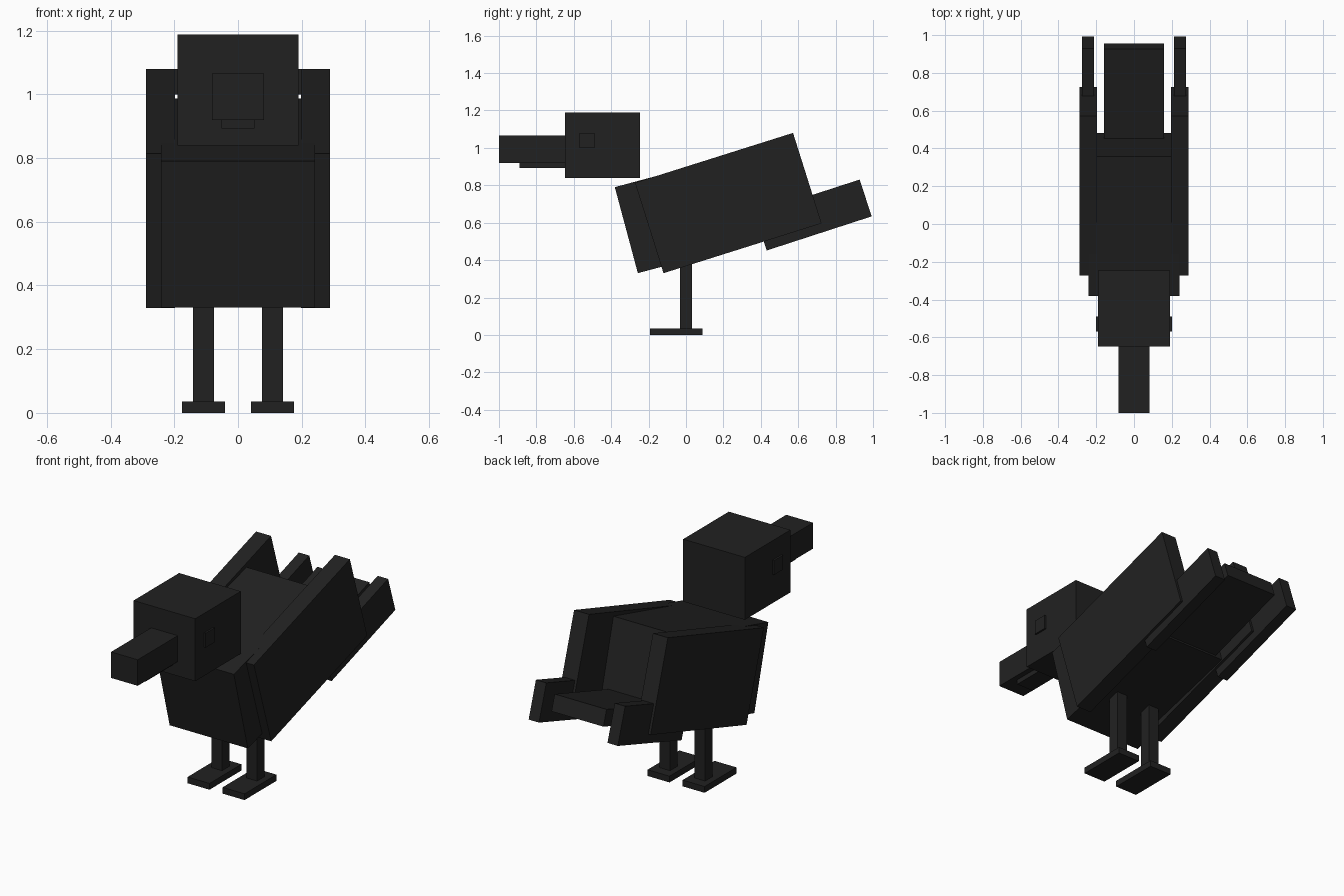
import bpy
import math

if "Cube" in bpy.data.objects:
    bpy.data.objects.remove(bpy.data.objects["Cube"])

# One dark plumage colour for the whole bird
mat = bpy.data.materials.new("charcoal")
mat.diffuse_color = (0.0155, 0.0155, 0.0155, 1.0)
mat.use_nodes = True
mat.node_tree.nodes["Principled BSDF"].inputs["Base Color"].default_value = mat.diffuse_color


def block(name, center, size, tilt=0.0):
    """Box with full dimensions, pitched tail-up by tilt degrees."""
    bpy.ops.mesh.primitive_cube_add(size=1, location=center,
                                    rotation=(math.radians(tilt), 0, 0))
    ob = bpy.context.object
    ob.name = name
    ob.scale = size
    ob.data.materials.append(mat)
    return ob


def span(name, x, y, z):
    """Upright box given by its minimum and maximum on each axis."""
    pairs = (x, y, z)
    return block(name, [(a + b) / 2 for a, b in pairs], [b - a for a, b in pairs])


# Head and beak
span("head", (-0.19, 0.19), (-0.648, -0.247), (0.84, 1.188))
span("upper_beak", (-0.082, 0.082), (-1.0, -0.64), (0.92, 1.065))
span("lower_beak", (-0.052, 0.052), (-0.89, -0.64), (0.893, 0.925))

# Torso and central tail plate
block("body", (0, 0.05, 0.659), (0.482, 0.764, 0.476), 15)
block("tail_plate", (0, 0.68, 0.654), (0.32, 0.55, 0.09), 18)

# Paired parts
for side, s in (("left", -1), ("right", 1)):
    block(side + "_wing", (s * 0.243, 0.226, 0.705), (0.092, 0.886, 0.507), 17.5)
    block(side + "_tail_feather", (s * 0.243, 0.68, 0.641), (0.064, 0.59, 0.207), 18)
    block(side + "_eye", (s * 0.18, -0.53, 1.04), (0.04, 0.08, 0.08))
    block(side + "_leg", (s * 0.108, 0.0, 0.23), (0.065, 0.064, 0.42))
    block(side + "_foot", (s * 0.108, -0.053, 0.0175), (0.135, 0.28, 0.035))
